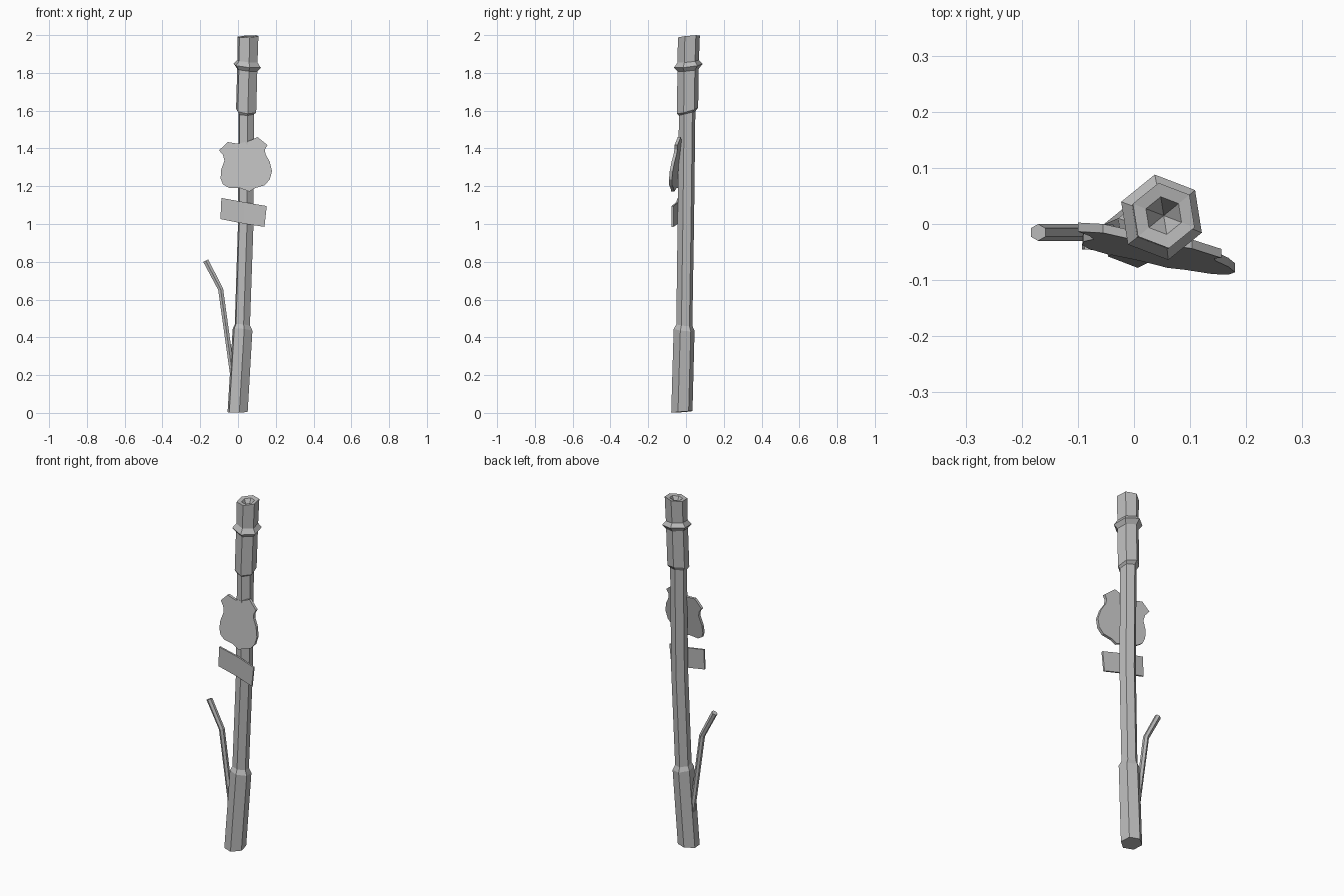
import bpy, bmesh
from math import cos, sin, radians
from mathutils import Vector

if "Cube" in bpy.data.objects:
    bpy.data.objects.remove(bpy.data.objects["Cube"])

grey = bpy.data.materials.new("weathered grey")
grey.use_nodes = True
grey.diffuse_color = (0.5, 0.5, 0.5, 1)
grey.node_tree.nodes["Principled BSDF"].inputs["Base Color"].default_value = (0.5, 0.5, 0.5, 1)


def finish(bm, name):
    bmesh.ops.recalc_face_normals(bm, faces=bm.faces)
    mesh = bpy.data.meshes.new(name)
    bm.to_mesh(mesh)
    bm.free()
    mesh.materials.append(grey)
    obj = bpy.data.objects.new(name, mesh)
    bpy.context.collection.objects.link(obj)
    return obj


def hex_loft(name, rings, turn=39, tip=None):
    """Skin six-sided rings (x, y, z, radius, x tilt, y tilt); tip closes the end in a point."""
    bm = bmesh.new()
    loops = []
    for x, y, z, r, tx, ty in rings:
        loop = []
        for i in range(6):
            a = radians(turn + 60 * i)
            dx, dy = r * cos(a), r * sin(a)
            loop.append(bm.verts.new((x + dx, y + dy, z + tx * dx + ty * dy)))
        loops.append(loop)
    for low, high in zip(loops, loops[1:]):
        for i in range(6):
            j = (i + 1) % 6
            bm.faces.new((low[i], low[j], high[j], high[i]))
    bm.faces.new(loops[0][::-1])
    if tip:
        point = bm.verts.new(tip)
        for i in range(6):
            bm.faces.new((loops[-1][i], loops[-1][(i + 1) % 6], point))
    else:
        bm.faces.new(loops[-1])
    return finish(bm, name)


def slab(name, faces, thickness):
    """Thicken a sheet of points backwards, towards +y."""
    bm = bmesh.new()
    made = [bm.faces.new([bm.verts.new(p) for p in f]) for f in faces]
    bmesh.ops.remove_doubles(bm, verts=bm.verts, dist=0.0001)
    ext = bmesh.ops.extrude_face_region(bm, geom=list(bm.faces), use_keep_orig=True)
    moved = [v for v in ext["geom"] if isinstance(v, bmesh.types.BMVert)]
    bmesh.ops.translate(bm, verts=moved, vec=(0, thickness, 0))
    return finish(bm, name)


# Leaning post: thick foot, slim shaft, collared and hollowed head
hex_loft("post", [
    (-0.002, -0.022, 0.005, 0.057, 0.03, 0.08),
    (0.024, -0.010, 0.44, 0.056, -0.12, -0.1),
    (0.023, -0.009, 0.465, 0.043, -0.1, -0.1),
    (0.041, -0.001, 1.0, 0.044, 0, 0),
    (0.043, 0.006, 1.585, 0.044, 0, 0.25),
    (0.043, 0.008, 1.60, 0.057, -0.1, 0.28),
    (0.049, 0.011, 1.815, 0.057, -0.1, 0.1),
    (0.049, 0.012, 1.838, 0.077, -0.1, 0.12),
    (0.050, 0.012, 1.862, 0.057, -0.1, 0.1),
    (0.053, 0.015, 1.993, 0.059, 0.06, 0.1),
    (0.053, 0.015, 1.990, 0.034, 0.06, 0.1),
], tip=(0.053, 0.015, 1.93))

# Bent twig on the right side of the foot
hex_loft("side_branch", [
    (-0.026, -0.015, 0.18, 0.015, 0, 0),
    (-0.092, -0.015, 0.655, 0.015, 0.3, 0),
    (-0.171, -0.015, 0.806, 0.015, 0.5, 0),
], turn=30)

# Tilted shield plate
outline = [(-0.055, 1.434), (-0.1, 1.39), (-0.079, 1.365), (-0.072, 1.335), (-0.09, 1.285),
           (-0.092, 1.24), (-0.08, 1.21), (-0.05, 1.192), (0.01, 1.19), (0.06, 1.172),
           (0.09, 1.19), (0.14, 1.205), (0.168, 1.235), (0.18, 1.28), (0.168, 1.33),
           (0.145, 1.37), (0.143, 1.395), (0.156, 1.418), (0.103, 1.46), (0.06, 1.44), (0, 1.425)]
slab("shield_sign", [[(x, -0.052 - 0.2 * (x - 0.04) + 0.15 * (z - 1.32), z) for x, z in outline]], 0.016)

# Folded name board below it
left = [(-0.088, -0.045, 1.138), (-0.093, -0.045, 1.026)]
fold = [(0.035, -0.052, 1.115), (0.03, -0.052, 1.002)]
right = [(0.152, -0.076, 1.095), (0.14, -0.076, 0.985)]
slab("small_board", [[left[0], left[1], fold[1], fold[0]], [fold[0], fold[1], right[1], right[0]]], 0.01)
